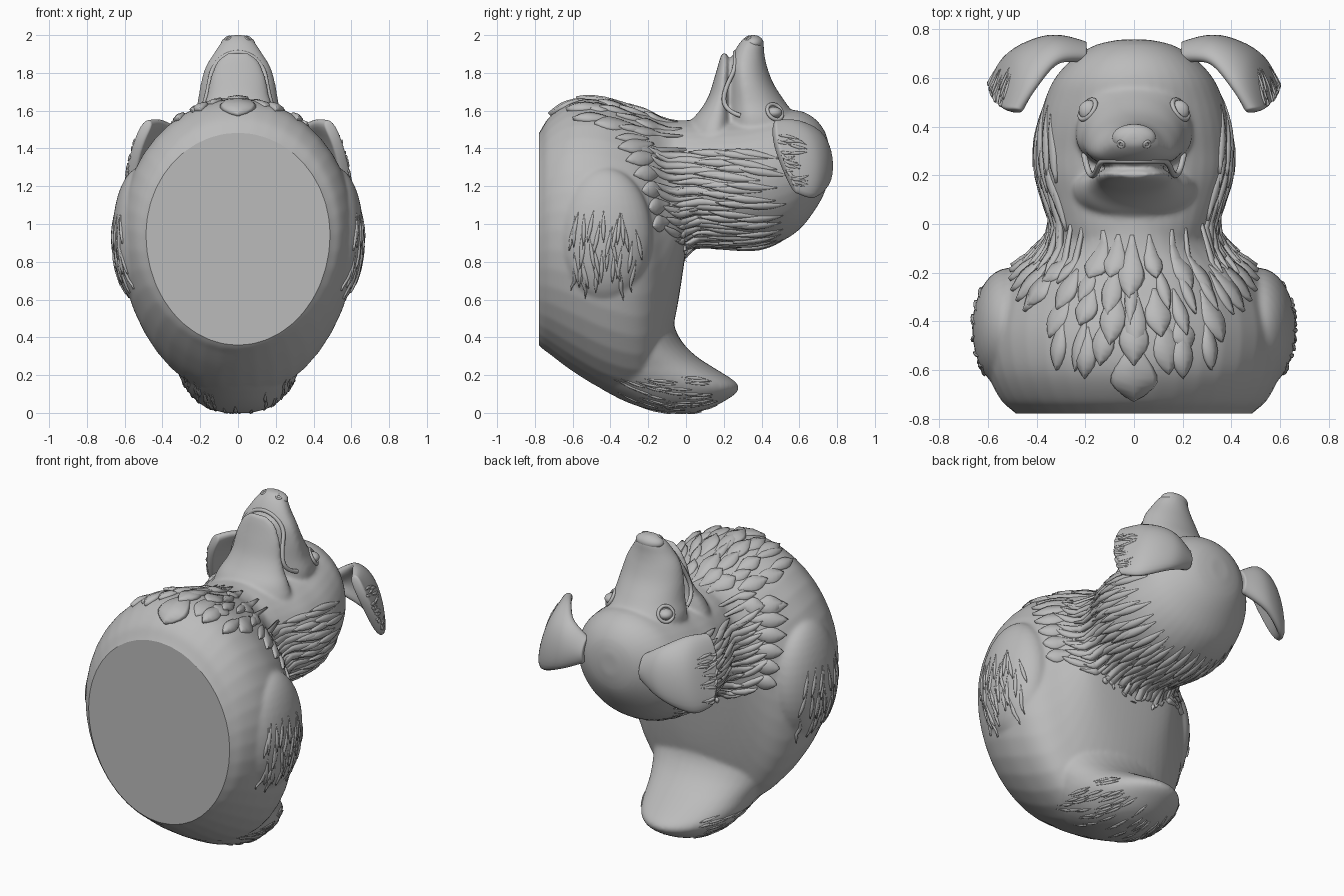
import bpy, bmesh, math, random
from mathutils import Vector
from mathutils.bvhtree import BVHTree

random.seed(4)
cube = bpy.data.objects.get("Cube")
if cube:
    bpy.data.objects.remove(cube)

grey = bpy.data.materials.new("stone grey")
grey.use_nodes = True
grey.diffuse_color = (0.5, 0.5, 0.5, 1)
grey.node_tree.nodes["Principled BSDF"].inputs["Base Color"].default_value = (0.5, 0.5, 0.5, 1)


def finish(bm, name):
    bmesh.ops.recalc_face_normals(bm, faces=bm.faces)
    mesh = bpy.data.meshes.new(name)
    bm.to_mesh(mesh)
    bm.free()
    mesh.materials.append(grey)
    for p in mesh.polygons:
        p.use_smooth = True
    obj = bpy.data.objects.new(name, mesh)
    bpy.context.collection.objects.link(obj)
    return obj


def bake(obj):
    """Apply the modifiers of an object."""
    deps = bpy.context.evaluated_depsgraph_get()
    mesh = bpy.data.meshes.new_from_object(obj.evaluated_get(deps))
    obj.modifiers.clear()
    obj.data = mesh


def spline(rows, steps=5):
    """Catmull-Rom interpolation of section rows."""
    rows = [Vector(r) for r in rows]
    out = []
    for i in range(len(rows) - 1):
        a, b, c, d = (rows[max(0, min(len(rows) - 1, i + k))] for k in (-1, 0, 1, 2))
        for s in range(steps):
            t = s / steps
            out.append(b + (c - a) * (t / 2) + (a * 2 - b * 5 + c * 4 - d) * (t * t / 2)
                       + (b * 3 - a - c * 3 + d) * (t ** 3 / 2))
    return out + [rows[-1]]


def loft(bm, sections, axis, waist=0.5, n=40):
    """Egg sections (position, low, high, half width) along y or z."""
    rings = []
    for pos, lo, hi, hw in spline(sections):
        mid, ring = lo + waist * (hi - lo), []
        for i in range(n):
            c, s = math.cos(math.tau * i / n), math.sin(math.tau * i / n)
            v = mid + s * (hi - mid if s > 0 else mid - lo)
            ring.append(bm.verts.new((hw * c, pos, v) if axis == "y" else (hw * c, v, pos)))
        rings.append(ring)
    for a, b in zip(rings, rings[1:]):
        for i in range(n):
            bm.faces.new((a[i], a[(i + 1) % n], b[(i + 1) % n], b[i]))
    bm.faces.new(rings[0])
    bm.faces.new(rings[-1])


def ball(bm, centre, radii):
    made = bmesh.ops.create_uvsphere(bm, u_segments=32, v_segments=20, radius=1)["verts"]
    bmesh.ops.scale(bm, vec=radii, verts=made)
    bmesh.ops.translate(bm, vec=centre, verts=made)


# Torso, back with tail, neck and head, muzzle, jaw and legs fused into one skin
bm = bmesh.new()
loft(bm, [(-.88, .5, 1.34, .38), (-.78, .36, 1.48, .485), (-.72, .31, 1.57, .55),
          (-.6, .22, 1.65, .605), (-.45, .13, 1.66, .625), (-.3, .08, 1.62, .595),
          (-.2, .1, 1.59, .53), (-.12, .26, 1.56, .43), (-.05, .54, 1.55, .36),
          (.0, .86, 1.55, .335)], "y", .52)
loft(bm, [(0, -.1, .05, .07), (.025, -.22, .13, .16), (.06, -.32, .2, .215), (.1, -.4, .26, .255),
          (.135, -.46, .28, .28), (.17, -.5, .255, .3), (.21, -.53, .195, .318),
          (.25, -.55, .13, .335), (.3, -.55, .055, .36), (.37, -.56, -.015, .39),
          (.46, -.56, -.06, .42), (.6, -.56, -.068, .45), (.78, -.56, -.05, .45),
          (.95, -.5, -.03, .4)], "z", .45)
loft(bm, [(-.08, .95, 1.54, .3), (0, .88, 1.55, .335), (.1, .885, 1.55, .37),
          (.2, .875, 1.56, .4), (.3, .87, 1.57, .405), (.4, .875, 1.59, .395),
          (.5, .905, 1.6, .37), (.6, .97, 1.6, .325), (.68, 1.07, 1.56, .25),
          (.735, 1.17, 1.49, .16), (.758, 1.27, 1.41, .06)], "y")
loft(bm, [(1.4, .2, .63, .22), (1.54, .215, .6, .24), (1.64, .22, .53, .215),
          (1.74, .225, .465, .198), (1.83, .23, .43, .172), (1.9, .25, .415, .13),
          (1.96, .285, .41, .09), (2.0, .325, .385, .045)], "z", .38)
loft(bm, [(1.3, .0, .25, .26), (1.45, .0, .25, .26), (1.54, .025, .25, .23), (1.61, .08, .24, .19),
          (1.68, .12, .24, .165), (1.78, .152, .235, .145), (1.86, .175, .23, .11),
          (1.905, .19, .215, .06)], "z", .6)
for side in (1, -1):
    ball(bm, (side * .515, -.43, .94), (.15, .25, .36))
body = finish(bm, "body")
remesh = body.modifiers.new("fuse", "REMESH")
remesh.mode, remesh.voxel_size = "VOXEL", .011
relax = body.modifiers.new("relax", "SMOOTH")
relax.factor, relax.iterations = .5, 10
bake(body)

# Flat base cut
bm = bmesh.new()
bm.from_mesh(body.data)
cut = bmesh.ops.bisect_plane(bm, geom=bm.verts[:] + bm.edges[:] + bm.faces[:],
                             plane_co=(0, -.778, 0), plane_no=(0, -1, 0), clear_outer=True)
rim = [e for e in cut["geom_cut"] if isinstance(e, bmesh.types.BMEdge)]
base = bmesh.ops.contextual_create(bm, geom=rim)["faces"]
for f in bm.faces:
    f.smooth = f not in base
for e in rim:
    e.smooth = False
bm.to_mesh(body.data)
skin = BVHTree.FromBMesh(bm)
bm.free()

# Upper lip, a thin smile curve lying on the muzzle
lip = bpy.data.curves.new("upper_lip", "CURVE")
lip.dimensions, lip.bevel_depth, lip.bevel_resolution = "3D", .012, 3
path = lip.splines.new("NURBS")
half = [(.26, .24, 1.58), (.225, .215, 1.62), (.19, .22, 1.72), (.165, .23, 1.82), (.1, .235, 1.9)]
pts = half + [(0, .24, 1.93)] + [(-x, y, z) for x, y, z in reversed(half)]
path.points.add(len(pts) - 1)
for p, co in zip(path.points, pts):
    p.co = (*skin.find_nearest(Vector(co))[0], 1)
path.use_endpoint_u = True
lip.materials.append(grey)
bpy.context.collection.objects.link(bpy.data.objects.new("upper_lip", lip))

# Nose
bm = bmesh.new()
ball(bm, (0, .355, 1.957), (.09, .056, .043))
finish(bm, "nose")

# Eyes with lids, and nostril rims
for side, label in ((1, "left"), (-1, "right")):
    hit, normal = skin.ray_cast(Vector((side * .19, .47, 3)), Vector((0, 0, -1)))[:2]
    bm = bmesh.new()
    ball(bm, hit - normal * .008, (.043, .043, .03))
    finish(bm, label + "_eye")
    for part, place, turn, big, small in (
            ("_eyelid", hit, normal.to_track_quat("Z", "Y").to_euler(), .046, .01),
            ("_nostril", (side * .053, .328, 1.983), (.5, side * .5, 0), .013, .006)):
        bpy.ops.mesh.primitive_torus_add(location=place, rotation=turn, major_radius=big,
                                         minor_radius=small, major_segments=28, minor_segments=8)
        bpy.context.object.name = label + part
        bpy.context.object.data.materials.append(grey)
        bpy.ops.object.shade_smooth()

# Folded ears: a curved sheet, thickened
ear_rows = [[(.2, .67, 1.42), (.31, .66, 1.5), (.40, .56, 1.55), (.47, .465, 1.55)],
            [(.2, .71, 1.38), (.33, .73, 1.44), (.45, .65, 1.47), (.52, .455, 1.46)],
            [(.2, .73, 1.33), (.34, .755, 1.32), (.49, .685, 1.32), (.56, .5, 1.32)],
            [(.2, .70, 1.28), (.36, .74, 1.2), (.52, .675, 1.13), (.59, .58, 1.16)]]
ears = []
for side, label in ((1, "left"), (-1, "right")):
    bm = bmesh.new()
    grid = [[bm.verts.new((side * x, y, z)) for x, y, z in spline(row, 6)] for row in
            ear_rows]
    for a, b in zip(grid, grid[1:]):
        for i in range(len(a) - 1):
            bm.faces.new((a[i], a[i + 1], b[i + 1], b[i]))
    ear = finish(bm, label + "_ear")
    thick = ear.modifiers.new("thickness", "SOLIDIFY")
    thick.thickness, thick.offset = .06, 0
    soft = ear.modifiers.new("soft", "SUBSURF")
    soft.levels = soft.render_levels = 2
    bake(ear)
    ears.append(BVHTree.FromPolygons([v.co for v in ear.data.vertices],
                                     [p.vertices[:] for p in ear.data.polygons]))


def lock(bm, tree, start, end, width, height, steps=8):
    """Leaf-shaped tuft of fur lying on a surface."""
    start, end = Vector(start), Vector(end)
    hits = [tree.find_nearest(start.lerp(end, i / steps))[:2] for i in range(steps + 1)]
    rings = []
    for i, (co, nor) in enumerate(hits):
        t = i / steps
        along = hits[min(i + 1, steps)][0] - hits[max(i - 1, 0)][0]
        across = nor.cross(along).normalized() * width * math.sin(math.pi * (.05 + .93 * t ** 1.3))
        lift = nor * height * min(1, 1.6 * t)
        ring = (co - across - nor * .01, co - across * .8 + lift * .6, co + lift,
                co + across * .8 + lift * .6, co + across - nor * .01)
        rings.append([bm.verts.new(p) for p in ring])
    for a, b in zip(rings, rings[1:]):
        for k in range(5):
            bm.faces.new((a[k], a[(k + 1) % 5], b[(k + 1) % 5], b[k]))
    bm.faces.new(rings[0])
    bm.faces.new(rings[-1])


def jit(a):
    return random.uniform(-a, a)


# Long strands round the cheeks, nape and neck
bm = bmesh.new()
for row in range(5):
    for k in range(25):
        ang = math.radians(66 + 9.5 * k + 4.7 * (row % 2))
        y = .53 - .11 * row + jit(.05)
        sx, cz = math.sin(ang), math.cos(ang)
        lock(bm, skin, (.43 * sx, y, 1.21 + .4 * cz + jit(.02)),
             (.41 * sx, y - .3, 1.25 + .4 * cz + jit(.02)), .023, .014)
finish(bm, "neck_ruff")

# Layered chest tufts of mixed sizes
bm = bmesh.new()
for y, reach, count in ((-.38, .2, 2), (-.25, .24, 3), (-.14, .24, 4), (-.04, .2, 4)):
    for k in range(-count, count + 1):
        x = k * .1 + jit(.025)
        z = 1.66 - x * x
        drop = y - reach + abs(x) * .1 + jit(.06)
        lock(bm, skin, (x, y, z), (x * 1.25, drop, z), .045 + jit(.018), .014 + jit(.006))
for x, y, end, wide in ((0, -.48, -.765, .1), (0, -.36, -.57, .065), (.35, -.37, -.62, .04),
                        (-.35, -.37, -.62, .04), (.2, -.42, -.64, .05), (-.2, -.42, -.64, .05)):
    lock(bm, skin, (x, y, 1.64), (x * 1.03, end, 1.62), wide, .022)

# Collar hem down both shoulders
for side in (1, -1):
    for k in range(6):
        z, y = 1.47 - .09 * k, -.12 + .012 * k
        lock(bm, skin, (side * (.36 + .01 * k), y, z), (side * .5, y - .22 + .02 * k, z - .03), .05, .016)
finish(bm, "chest_tufts")

# Fur strokes on the legs, tail and ears
bm = bmesh.new()
for side in (1, -1):
    for k in range(36):
        y, z = -.43 + jit(.2), random.uniform(.74, 1.08)
        lock(bm, skin, (side * .66, y, z), (side * .62, y + jit(.04), z - .17), .012, .01)
for k in range(90):
    ang, y = math.radians(random.uniform(-190, 10)), random.uniform(-.4, .06)
    x, z = .3 * math.cos(ang), .17 + .18 * math.sin(ang)
    lock(bm, skin, (x, y, z), (x * .85, y + .14, z), .009, .006)
for side, tree in zip((1, -1), ears):
    for k in range(18):
        y, z = .63 + jit(.07), 1.2 + .018 * k
        lock(bm, tree, (side * .62, y, z), (side * .64, y - .12, z + jit(.04)), .01, .007)
finish(bm, "fur_strokes")
